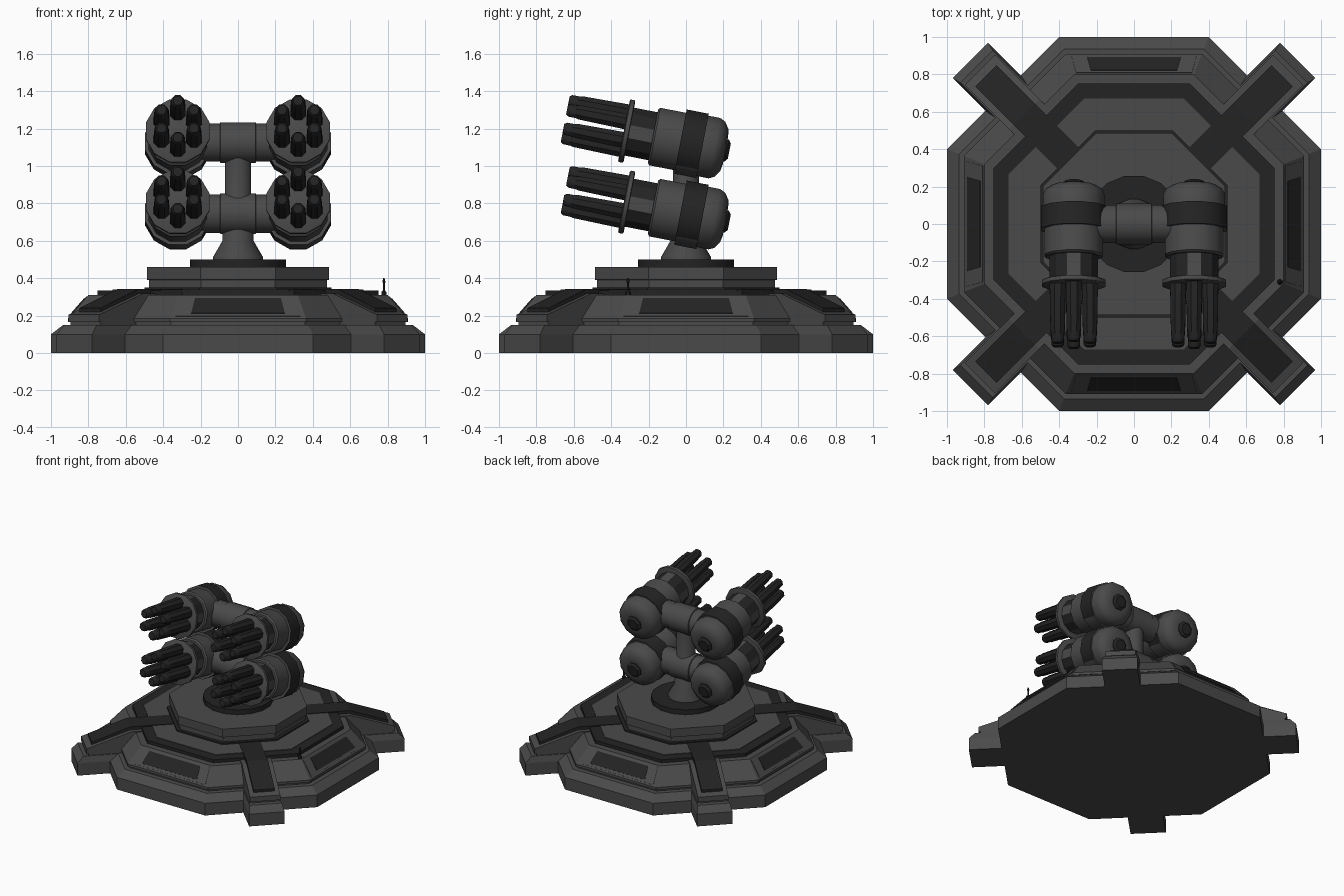
import bpy, math
from mathutils import Matrix, Vector

if "Cube" in bpy.data.objects:
    bpy.data.objects.remove(bpy.data.objects["Cube"])

def material(name, v):
    m = bpy.data.materials.new(name)
    m.diffuse_color = (v, v, v, 1)
    m.use_nodes = True
    m.node_tree.nodes["Principled BSDF"].inputs["Base Color"].default_value = m.diffuse_color
    return m

GREY = material("gunmetal grey", 0.068)
DARK = material("dark charcoal", 0.017)

def build(name, verts, faces, mats, mtx=Matrix(), rule=None, smooth=False):
    me = bpy.data.meshes.new(name)
    me.from_pydata([tuple(v) for v in verts], [], faces)
    for m in mats:
        me.materials.append(m)
    if rule:
        for p in me.polygons:
            p.material_index = int(rule(p.center, p.normal))
    me.transform(mtx)
    ob = bpy.data.objects.new(name, me)
    bpy.context.collection.objects.link(ob)
    if smooth:
        bpy.ops.object.select_all(action='DESELECT')
        ob.select_set(True)
        bpy.context.view_layer.objects.active = ob
        bpy.ops.object.shade_smooth_by_angle(angle=math.radians(40))
    return ob

def loft(name, rings, mats, **kw):
    """Skin a stack of equal-length counter-clockwise rings, capped at both ends."""
    n = len(rings[0])
    verts = [v for r in rings for v in r]
    faces = [tuple(reversed(range(n))), tuple(range(len(verts) - n, len(verts)))]
    for k in range(len(rings) - 1):
        for i in range(n):
            j = (i + 1) % n
            faces.append((k * n + i, k * n + j, (k + 1) * n + j, (k + 1) * n + i))
    return build(name, verts, faces, mats, **kw)

def lathe(name, profile, n, mats, **kw):
    """Profile of (radius, height) turned round the local z axis."""
    rings = []
    for r, z in profile:
        rings.append([(r * math.cos((i + .5) * math.tau / n),
                       r * math.sin((i + .5) * math.tau / n), z) for i in range(n)])
    return loft(name, rings, mats, **kw)

def octagon(h, z, k=0.4):
    c = h * k
    return [(h, -c, z), (h, c, z), (c, h, z), (-c, h, z),
            (-h, c, z), (-h, -c, z), (-c, -h, z), (c, -h, z)]

def rot(a, axis):
    return Matrix.Rotation(math.radians(a), 4, axis)

# Stepped octagonal base
loft("base", [octagon(h, z) for h, z in
     [(1, 0), (1, .10), (.935, .15), (.895, .15), (.895, .165), (.91, .165),
      (.91, .185), (.80, .31), (.70, .31)]], [GREY])
loft("base_dark_ring", [octagon(h, z) for h, z in
     [(.75, .305), (.75, .335), (.67, .335)]], [DARK],
     rule=None)
loft("base_deck", [octagon(.67, .30), octagon(.67, .339)], [GREY])

# Framed panels on the four sloped sides
def slope_plate(name, x0, x1, z0, z1, off, mat, a):
    nrm = Vector((0, -.125, .11)).normalized()
    def ring(o):
        out = []
        for x, z in ((-x0, z0), (x0, z0), (x1, z1), (-x1, z1)):
            y = -(.91 - (z - .185) * .88)
            out.append(Vector((x, y, z)) + nrm * o)
        return out
    loft(name, [ring(-.004), ring(off)], [mat], mtx=rot(a, 'Z'))

for k in range(4):
    slope_plate("panel_frame", .335, .31, .195, .302, .003, GREY, k * 90)
    slope_plate("panel_inset", .25, .23, .21, .29, .006, DARK, k * 90)

# Diagonal legs: bevelled foot, sloping upper part and dark strip
def prism(name, prof, hw, mat, a):
    """Side profile (distance, z), clockwise seen from -y, given width along y."""
    loft(name, [[(d, -hw, z) for d, z in prof], [(d, hw, z) for d, z in prof]],
         [mat], mtx=rot(a, 'Z') @ Matrix())

for k in range(4):
    a = 45 + 90 * k
    def rect(d, hw, z):
        return [(.4, -hw, z), (d, -hw, z), (d, hw, z), (.4, hw, z)]
    loft("leg_foot", [rect(1.237, .134, 0), rect(1.237, .134, .10),
                      rect(1.19, .122, .15)], [GREY], mtx=rot(a, 'Z'))
    prism("leg_upper", [(.5, .14), (.5, .318), (.83, .318), (1.165, .205),
                        (1.165, .165), (1.15, .165), (1.15, .14)], .115, GREY, a)
    prism("leg_strip", [(.42, .31), (.42, .343), (.83, .343), (1.12, .24),
                        (1.12, .205), (.83, .305)], .08, DARK, a)

# Small aerial on the deck
lathe("aerial", [(.016, .30), (.016, .325), (.007, .335), (.006, .375),
                 (.010, .38), (.004, .40)], 6, [DARK],
      mtx=Matrix.Translation((.78, -.31, 0)))

# Turntable
K = math.tan(math.pi / 8)
loft("turntable_gap", [octagon(.50, .33, K), octagon(.50, .35, K)], [DARK])
loft("turntable", [octagon(h, z, K) for h, z in
     [(.475, .35), (.475, .39), (.487, .392), (.487, .46)]], [GREY])
lathe("turntable_collar", [(.262, .45), (.262, .50)], 16, [DARK], smooth=True)

# Pedestal and column
lathe("pedestal", [(.135, .49), (.135, .515), (.085, .60), (.085, .64),
                   (.072, .66), (.072, 1.12)], 16, [GREY], smooth=True)

# Guns, two on each of two cross arms
TILT = -101          # local z points to the gun's rear, local -y points up
def upper(c, n):
    return -c.y > -.10 and abs(n.z) < .5

def gaps(c, n):
    return int((math.atan2(c.y, c.x) + math.tau) / (math.pi / 6) + .5) % 3 != 0

for level in (.745, 1.125):
    side = Matrix.Translation((0, 0, level)) @ rot(90, 'Y')
    lathe("cross_arm", [(.104, -.32), (.104, .32)], 16, [GREY], mtx=side, smooth=True)
    lathe("cross_sleeve", [(.098, -.10), (.111, -.094), (.111, .094), (.098, .10)], 16,
          [GREY], mtx=side, smooth=True)
    for sx in (-.322, .322):
        m = Matrix.Translation((sx, 0, level)) @ rot(TILT, 'X')
        lathe("gun_rear_cap", [(.15, .07), (.17, .085), (.17, .155), (.155, .185),
                               (.12, .208), (.08, .215)], 12, [GREY], mtx=m, smooth=True)
        lathe("gun_rear_knob", [(.065, .20), (.065, .222), (.045, .236)], 8, [DARK], mtx=m)
        lathe("gun_band", [(.181, -.03), (.181, .09)], 12, [GREY, DARK], mtx=m,
              rule=upper, smooth=True)
        lathe("gun_body", [(.15, -.18), (.162, -.17), (.162, .0)], 12, [GREY],
              mtx=m, smooth=True)
        lathe("gun_core", [(.135, -.32), (.135, -.17)], 12, [GREY, DARK], mtx=m,
              rule=gaps)
        lathe("gun_front_plate", [(.168, -.338), (.176, -.333), (.176, -.312),
                                  (.168, -.308)], 12, [GREY], mtx=m, smooth=True)
        # Six tapered barrels
        for i in range(6):
            b = math.radians(90 + 60 * i)
            bm = m @ Matrix.Translation((.1 * math.cos(b), .1 * math.sin(b), 0))
            lathe("gun_barrel", [(.026, -.658), (.036, -.645), (.037, -.60),
                                 (.041, -.59), (.046, -.33)], 8, [DARK], mtx=bm, smooth=True)

# Make every face point outwards
import bmesh
for ob in bpy.data.objects:
    bm = bmesh.new()
    bm.from_mesh(ob.data)
    bmesh.ops.recalc_face_normals(bm, faces=bm.faces)
    bm.to_mesh(ob.data)
    bm.free()
